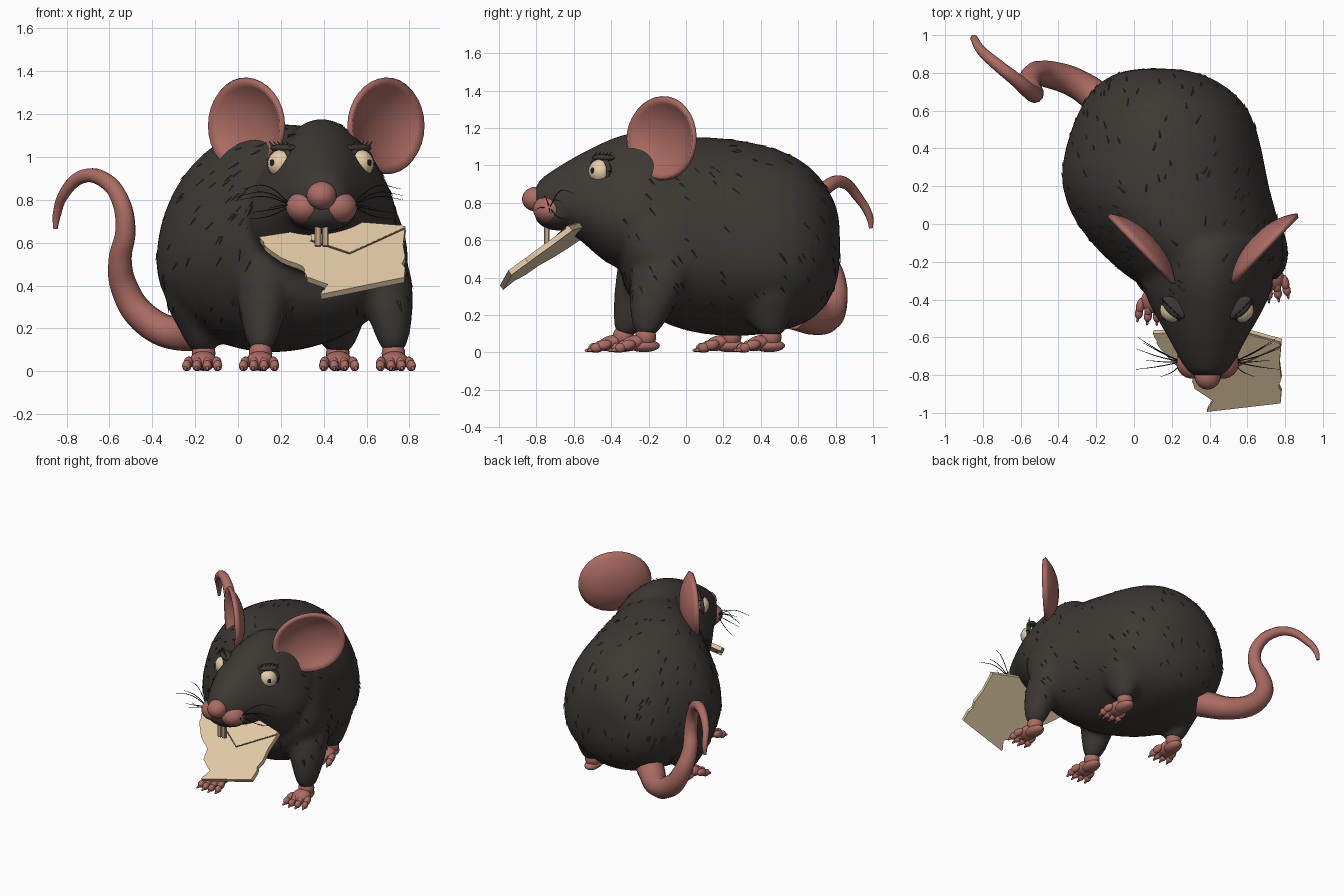
import bpy, bmesh, math, random
from mathutils import Vector, Matrix

if "Cube" in bpy.data.objects:
    bpy.data.objects.remove(bpy.data.objects["Cube"])
random.seed(4)
CX = 0.39  # head centre line

def material(name, rgb):
    m = bpy.data.materials.new(name)
    m.diffuse_color = (*rgb, 1)
    m.use_nodes = True
    m.node_tree.nodes["Principled BSDF"].inputs["Base Color"].default_value = m.diffuse_color
    return m

FUR = material("dark_fur", (0.046, 0.041, 0.035))
PINK = material("pink_skin", (0.41, 0.15, 0.125))
CREAM = material("cream", (0.78, 0.61, 0.39))
TOOTH = material("tooth_tan", (0.55, 0.41, 0.25))
BLACK = material("near_black", (0.015, 0.013, 0.011))
CREASE = material("paper_crease", (0.20, 0.14, 0.075))

def finish(bm, name, mat, smooth=True):
    bmesh.ops.recalc_face_normals(bm, faces=bm.faces)
    me = bpy.data.meshes.new(name)
    bm.to_mesh(me)
    bm.free()
    me.materials.append(mat)
    for p in me.polygons:
        p.use_smooth = smooth
    ob = bpy.data.objects.new(name, me)
    bpy.context.collection.objects.link(ob)
    return ob

def ball(bm, c, r, yaw=0.0, pitch=0.0, seg=20):
    m = (Matrix.Translation(c) @ Matrix.Rotation(yaw, 4, 'Z') @ Matrix.Rotation(pitch, 4, 'X')
         @ Matrix.Diagonal((*r, 1)))
    bmesh.ops.create_uvsphere(bm, u_segments=seg, v_segments=seg // 2 + 2, radius=1, matrix=m)

def loft(bm, rings):
    """Skin a list of point rings and close both ends."""
    loops = [[bm.verts.new(p) for p in ring] for ring in rings]
    n = len(loops[0])
    for a, b in zip(loops, loops[1:]):
        for i in range(n):
            bm.faces.new((a[i], a[(i + 1) % n], b[(i + 1) % n], b[i]))
    bm.faces.new(loops[0])
    bm.faces.new(loops[-1])

def trunk_ring(y, cx, hw, lo, hi, pinch=0.0, low=0.4, n=24):
    """Pear-shaped section, widest below the middle, pinched toward the top."""
    mid = lo + low * (hi - lo)
    pts = []
    for i in range(n):
        t = 2 * math.pi * i / n
        s = math.sin(t)
        pts.append((cx + hw * math.cos(t) * (1 - pinch * max(s, 0)), y,
                    mid + s * ((hi - mid) if s > 0 else (mid - lo))))
    return pts

def limb_ring(z, cx, cy, rx, ry, n=16):
    return [(cx + rx * math.cos(2 * math.pi * i / n), cy + ry * math.sin(2 * math.pi * i / n), z) for i in range(n)]

def curve(name, pts, mat, radius=1.0, smooth=True):
    """Tube through points (x, y, z, radius)."""
    cu = bpy.data.curves.new(name, 'CURVE')
    cu.dimensions, cu.bevel_depth, cu.bevel_resolution = '3D', radius, 3 if radius > 0.1 else 1
    cu.resolution_u, cu.use_fill_caps = 6, True
    sp = cu.splines.new('BEZIER' if smooth else 'POLY')
    store = sp.bezier_points if smooth else sp.points
    store.add(len(pts) - 1)
    for b, p in zip(store, pts):
        b.co = p[:3] if smooth else (*p[:3], 1)
        b.radius = p[3] if len(p) > 3 else 1
        if smooth:
            b.handle_left_type = b.handle_right_type = 'AUTO'
    cu.materials.append(mat)
    ob = bpy.data.objects.new(name, cu)
    bpy.context.collection.objects.link(ob)

# Body, head and legs fused into one furry skin
bm = bmesh.new()
loft(bm, [trunk_ring(*r) for r in [
    (.825, .12, .1, .46, .7), (.8, .125, .24, .33, .81), (.72, .145, .37, .2, .95), (.6, .163, .465, .13, 1.055),
    (.4, .155, .53, .085, 1.125), (.2, .155, .56, .08, 1.155), (0, .23, .55, .105, 1.165, .08),
    (-.16, .315, .5, .17, 1.14, .22), (-.27, .36, .415, .25, 1.1, .25), (-.37, .38, .3, .38, 1.02, .2)]])
loft(bm, [trunk_ring(*r) for r in [
    (0, CX, .33, .5, 1.15, .2), (-.18, CX, .36, .43, 1.19, .3), (-.32, CX, .36, .43, 1.18, .3),
    (-.43, CX, .315, .47, 1.135, .25), (-.53, CX, .255, .57, 1.085, .15), (-.63, CX, .195, .65, 1.03, .1),
    (-.73, CX, .145, .69, .965), (-.82, CX, .085, .73, .905)]])
ball(bm, (CX, -.685, .74), (.165, .13, .09))
for rings in [
    [(.64, .6, -.07, .16, .18), (.42, .675, -.12, .155, .185), (.22, .72, -.195, .095, .115), (.07, .725, -.215, .06, .06)],
    [(.64, .16, -.17, .16, .17), (.42, .125, -.22, .15, .16), (.22, .11, -.285, .095, .11), (.07, .11, -.325, .06, .06)],
    [(.5, .45, .4, .15, .2), (.35, .465, .42, .18, .21), (.2, .465, .44, .11, .13), (.07, .47, .46, .06, .06)],
    [(.5, -.15, .22, .16, .2), (.35, -.19, .22, .185, .21), (.2, -.17, .24, .105, .125), (.07, -.16, .25, .06, .06)]]:
    loft(bm, [limb_ring(*r) for r in rings])
body = finish(bm, "fur_body", FUR)
body.modifiers.new("round", 'SUBSURF').levels = 1
rm = body.modifiers.new("fuse", 'REMESH')
rm.mode, rm.voxel_size, rm.use_smooth_shade = 'VOXEL', 0.02, True
sm = body.modifiers.new("soften", 'SMOOTH')
sm.factor, sm.iterations = 0.5, 6

# Fur tufts scattered over the skin, lying backward and down
deps = bpy.context.evaluated_depsgraph_get()
skin = body.evaluated_get(deps).to_mesh()
spots = [(p.center.copy(), p.normal.copy()) for p in skin.polygons if p.center.z > .25 and p.center.y > -.38]
bm = bmesh.new()
for c, n in random.sample(spots, 200):
    d = Vector((random.uniform(-.4, .4), .6, -.75))
    d = (d - n * d.dot(n)).normalized()
    w = n.cross(d) * random.uniform(.006, .01)
    c = c - n * .004
    v = [bm.verts.new(p) for p in (c - w, c + w, c + n * .008 + d * .015,
                                   c + d * random.uniform(.04, .07) + n * .008)]
    for f in ((0, 1, 2), (0, 2, 3), (2, 1, 3), (1, 0, 3)):
        bm.faces.new([v[i] for i in f])
finish(bm, "fur_tufts", FUR, False)

# Feet: ankle, palm, four fanned toes and claws
def foot(name, x, y, yaw):
    bm = bmesh.new()
    ball(bm, (0, 0, .085), (.055, .056, .058), pitch=.4)
    ball(bm, (0, -.01, .036), (.052, .085, .034))
    ball(bm, (0, -.07, .05), (.064, .07, .04), pitch=.3)
    for i in range(4):
        a = (i - 1.5) * .1
        t = Vector((math.sin(a), -math.cos(a), 0))
        base = Vector(((i - 1.5) * .038, -.06 + .012 * abs(i - 1.5), 0))
        ball(bm, base + t * .06 + Vector((0, 0, .04)), (.023, .045, .027), a, .25, 12)
        ball(bm, base + t * .1 + Vector((0, 0, .026)), (.022, .032, .026), a, .1, 12)
        ball(bm, base + t * .128 + Vector((0, 0, .014)), (.008, .024, .01), a, .2, 8)
    ob = finish(bm, name, PINK)
    ob.location, ob.rotation_euler = (x, y, 0), (0, 0, yaw)

foot("front_left_foot", .105, -.335, -.05)
foot("front_right_foot", .725, -.215, .08)
foot("hind_left_foot", -.16, .24, -.05)
foot("hind_right_foot", .465, .455, .05)

# Tail
curve("tail", [(-.1, .58, .22, .1), (-.28, .73, .175, .08), (-.44, .79, .25, .073), (-.53, .79, .39, .064),
               (-.55, .74, .52, .055), (-.525, .69, .66, .048), (-.55, .7, .8, .042), (-.62, .76, .89, .037),
               (-.72, .84, .91, .032), (-.81, .92, .83, .026), (-.845, .98, .73, .02), (-.852, .99, .665, .011)], PINK)

# Parts that come in mirrored pairs on the head
for side, s in (("left", -1), ("right", 1)):
    # Ear: a cupped disc turned outward
    n = Vector((.69 * s, -.72, .05)).normalized()
    w = Vector((.69 * s, .72, 0)).normalized()
    c = Vector((.365 + .33 * s, -.135, 1.145))
    bm = bmesh.new()
    rows = []
    for j in range(1, 9):
        r = j / 8
        rows.append([bm.verts.new(c + w * .25 * r * math.cos(t) + Vector((0, 0, .218 * r * math.sin(t)
                     * (1 + .04 * math.cos(t)))) - n * .08 * (1 - r ** 2.4))
                     for t in [2 * math.pi * i / 32 for i in range(32)]])
    hub = bm.verts.new(c - n * .08)
    for i in range(32):
        k = (i + 1) % 32
        bm.faces.new((hub, rows[0][i], rows[0][k]))
        for a, b in zip(rows, rows[1:]):
            bm.faces.new((a[i], b[i], b[k], a[k]))
    ear = finish(bm, side + "_ear", PINK)
    so = ear.modifiers.new("thickness", 'SOLIDIFY')
    so.thickness, so.offset = .024, 0

    # Eye, pupil, lids and brow
    e = Vector((CX - .004 + s * .182, -.455, .968))
    look = Vector((s * .7, -.71, .08)).normalized()
    bm = bmesh.new()
    ball(bm, e, (.067, .067, .067))
    finish(bm, side + "_eye", CREAM)
    bm = bmesh.new()
    ball(bm, e + look * .0645, (.014, .005, .016), math.atan2(look.x, -look.y), 0, 14)
    finish(bm, side + "_pupil", BLACK)
    u = Vector((-look.y, look.x, 0)).normalized()
    v = look.cross(u)
    v = v if v.z > 0 else -v
    lid = [e + look * .008 + u * .068 * math.cos(t) + v * .066 * math.sin(t)
           for t in [2 * math.pi * i / 20 for i in range(21)]]
    curve(side + "_eyelid", [(*p, 1.2 if p.z > e.z else .9) for p in lid], FUR, .013, False)
    bm = bmesh.new()
    ball(bm, e - look * .012 + Vector((0, .005, .074)), (.078, .042, .02), s * .75)
    finish(bm, side + "_brow", FUR)
    for i in range(5):
        p = e + u * (i - 2) * .028 + Vector((0, 0, .078))
        curve(side + "_brow_hair", [(*p, 1), (*(p + Vector((s * .02, .02, .028))), .1)], FUR, .007)

    # Whisker pad and whiskers
    bm = bmesh.new()
    ball(bm, (CX + s * .078, -.728, .765), (.088, .092, .076), s * .45)
    finish(bm, side + "_whisker_pad", PINK)
    for dx, y, z in ((.37, -.6, .85), (.38, -.66, .8), (.38, -.77, .82), (.33, -.72, .74), (.25, -.81, .76), (.34, -.63, .71)):
        curve(side + "_whisker", [(CX + s * .14, -.73, .775, 1), (CX + s * dx * .7, (y - .74) / 2, z + .015, .8),
                                  (CX + s * dx, y, z, .3)], BLACK, .003)
    # Front tooth
    bm = bmesh.new()
    bmesh.ops.create_cube(bm, size=1, matrix=Matrix.Translation((CX + s * .017, -.745, .635))
                          @ Matrix.Diagonal((.032, .03, .11, 1)))
    bmesh.ops.bevel(bm, geom=bm.edges[:], offset=.006, segments=1, affect='EDGES')
    finish(bm, side + "_tooth", TOOTH, False)

# Nose
bm = bmesh.new()
ball(bm, (CX, -.803, .82), (.07, .074, .066))
finish(bm, "nose", PINK)

# Torn envelope held in the mouth, a sloping slab
def on_paper(x, y, lift=0.0):
    return Vector((x, y, .68 + .73 * (y + .62) + .12 * (x - .78) + lift))

def slab(name, outline, top, thick, mat):
    bm = bmesh.new()
    up = Vector((-.1, -.58, .8)) * thick
    loft(bm, [[on_paper(x, y, top) - up for x, y in outline], [on_paper(x, y, top) for x, y in outline]])
    finish(bm, name, mat, False)

tear = [(.1, -.58), (.13, -.65), (.2, -.73), (.3, -.80), (.32, -.873), (.42, -.935), (.385, -.995)]
edge = []
for (ax, ay), (bx, by) in zip(tear, tear[1:]):
    for k in range(4):
        j = random.uniform(-.008, .008) if k else 0
        edge.append((ax + (bx - ax) * k / 4 + j, ay + (by - ay) * k / 4 - j))
right = [(.775, -.95), (.78, -.89), (.765, -.86), (.78, -.82), (.77, -.74), (.78, -.625), (.55, -.56)]
slab("torn_envelope", edge + [tear[-1]] + right, 0, .03, CREAM)
slab("envelope_flap", [(.34, -.65), (.52, -.762), (.775, -.645), (.77, -.63), (.55, -.57), (.34, -.575)], .009, .009, CREAM)
curve("envelope_crease", [on_paper(x, y, .006) for x, y in ((.34, -.652), (.52, -.764), (.775, -.647))],
      CREASE, .004, False)
